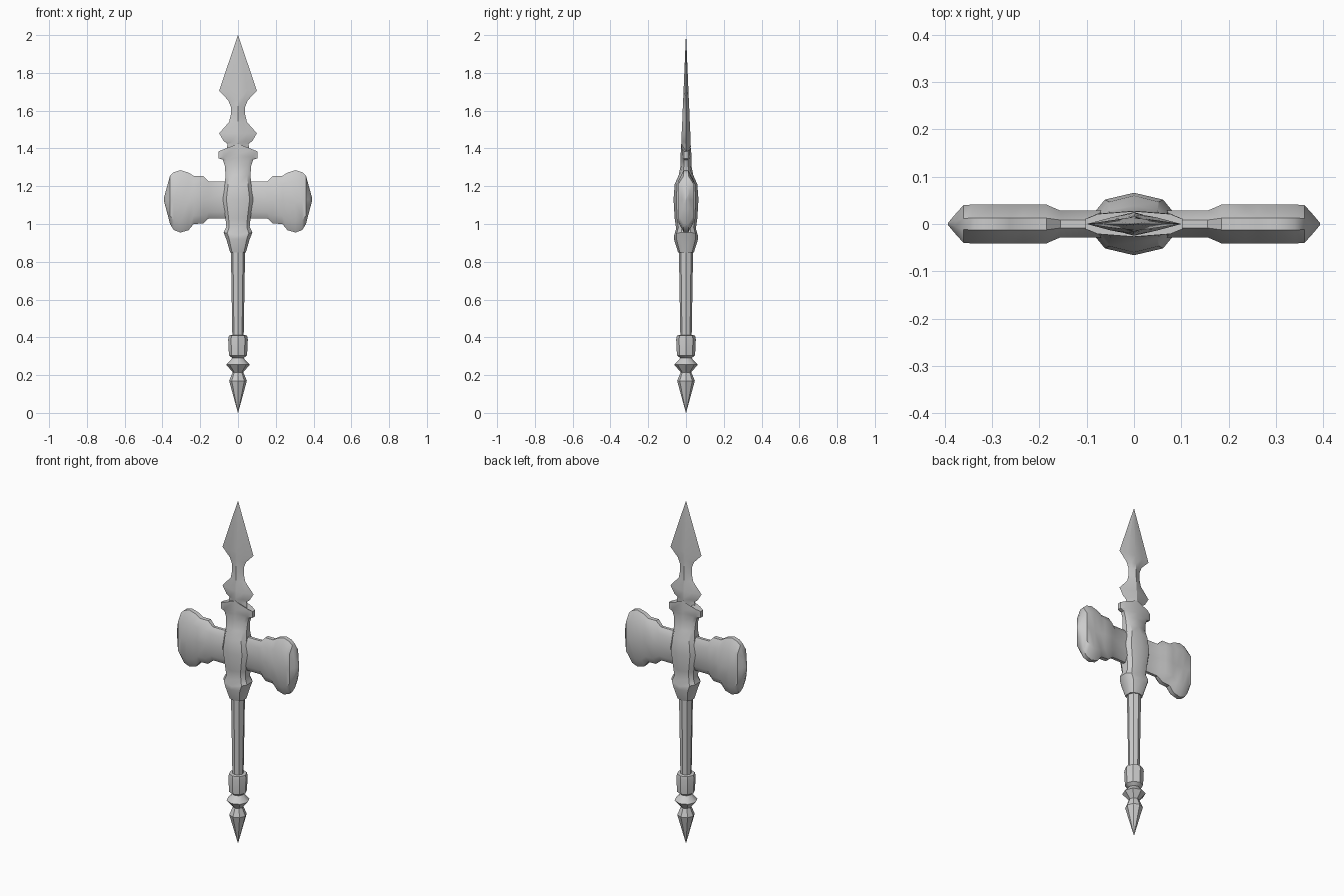
import bpy, bmesh, math

cube = bpy.data.objects.get("Cube")
if cube:
    bpy.data.objects.remove(cube)

steel = bpy.data.materials.new("grey steel")
steel.use_nodes = True
steel.diffuse_color = (0.6, 0.6, 0.6, 1)
steel.node_tree.nodes["Principled BSDF"].inputs["Base Color"].default_value = (0.6, 0.6, 0.6, 1)


def full_ring(quarter):
    """Mirror quarter points, from the +u axis to the +v axis, into a closed ring."""
    half = quarter + [(-u, v) for u, v in reversed(quarter) if u > 0]
    return half + [(u, -v) for u, v in reversed(half) if v > 0]


def loft(name, rings, angle=35):
    """Skin a stack of equal-sized point rings and cap both ends."""
    bm = bmesh.new()
    loops = [[bm.verts.new(p) for p in ring] for ring in rings]
    n = len(loops[0])
    for a, b in zip(loops, loops[1:]):
        for i in range(n):
            j = (i + 1) % n
            bm.faces.new((a[i], a[j], b[j], b[i]))
    bm.faces.new(loops[0])
    bm.faces.new(loops[-1])
    bmesh.ops.remove_doubles(bm, verts=bm.verts, dist=0.0002)
    bmesh.ops.recalc_face_normals(bm, faces=bm.faces)
    mesh = bpy.data.meshes.new(name)
    bm.to_mesh(mesh)
    bm.free()
    mesh.materials.append(steel)
    obj = bpy.data.objects.new(name, mesh)
    bpy.context.collection.objects.link(obj)
    bpy.ops.object.select_all(action='DESELECT')
    obj.select_set(True)
    bpy.context.view_layer.objects.active = obj
    bpy.ops.object.shade_smooth_by_angle(angle=math.radians(angle))
    return obj


def upright(name, shape, sections, angle=35):
    """Loft along z; each section is height, half width, half depth and centre rise."""
    rings = []
    for z, hx, hy, rise in sections:
        rings.append([(u * hx, v * hy, z + rise * (1 - abs(u))) for u, v in shape])
    return loft(name, rings, angle)


c = math.sqrt(0.5)
octagon = full_ring([(1, 0), (c, c), (0, 1)])
lens = full_ring([(1, 0), (0.5, 0.58), (0, 1)])
shield = full_ring([(1, 0.4), (0.75, 0.78), (0, 1)])

# Pommel spike, knob and grip ferrule
upright("pommel", octagon, [(z, r, r, 0) for z, r in [
    (0, 0.0005), (0.17, 0.047), (0.215, 0.028), (0.255, 0.062), (0.29, 0.03),
    (0.305, 0.048), (0.39, 0.052), (0.41, 0.048), (0.412, 0.03)]])

# Handle shaft
upright("handle", octagon, [(0.4, 0.03, 0.03, 0), (0.88, 0.038, 0.038, 0)])

# Central socket with its flared crown
upright("socket", shield, [
    (0.85, 0.042, 0.042, 0), (0.92, 0.062, 0.064, 0), (0.955, 0.076, 0.063, -0.015),
    (0.985, 0.062, 0.052, -0.01), (1.03, 0.066, 0.06, 0), (1.13, 0.082, 0.066, 0),
    (1.21, 0.07, 0.06, 0), (1.26, 0.066, 0.038, 0), (1.31, 0.07, 0.028, 0),
    (1.34, 0.08, 0.028, 0.01), (1.348, 0.102, 0.028, 0.02),
    (1.385, 0.102, 0.027, 0.04)])

# Spear blade
upright("spear_blade", lens, [
    (1.38, 0.06, 0.02, 0), (1.425, 0.056, 0.024, 0), (1.438, 0.075, 0.025, 0),
    (1.48, 0.1, 0.023, 0), (1.54, 0.047, 0.02, 0), (1.58, 0.038, 0.018, 0),
    (1.62, 0.038, 0.017, 0), (1.655, 0.052, 0.015, 0), (1.705, 0.1, 0.013, 0),
    (2, 0.0005, 0.0005, 0)], 20)

# Paired hammer heads: distance out, bottom, top, half depth
head = [
    (0.03, 1.03, 1.225, 0.028), (0.155, 1.03, 1.225, 0.028),
    (0.185, 1.003, 1.255, 0.041), (0.235, 1.0, 1.255, 0.041),
    (0.262, 0.967, 1.272, 0.041), (0.305, 0.955, 1.285, 0.041),
    (0.34, 0.968, 1.274, 0.041), (0.36, 1.0, 1.255, 0.04),
    (0.378, 1.07, 1.19, 0.02), (0.393, 1.125, 1.135, 0.002)]
for side, label in ((1, "left"), (-1, "right")):
    rings = []
    for x, low, high, depth in head:
        mid, hz = (low + high) / 2, (high - low) / 2
        shape = full_ring([(1, 0), (1, 0.66), (0.3, 1)])
        rings.append([(side * x, u * depth, mid + v * hz) for u, v in shape])
    loft(label + "_hammer_head", rings, 40)
